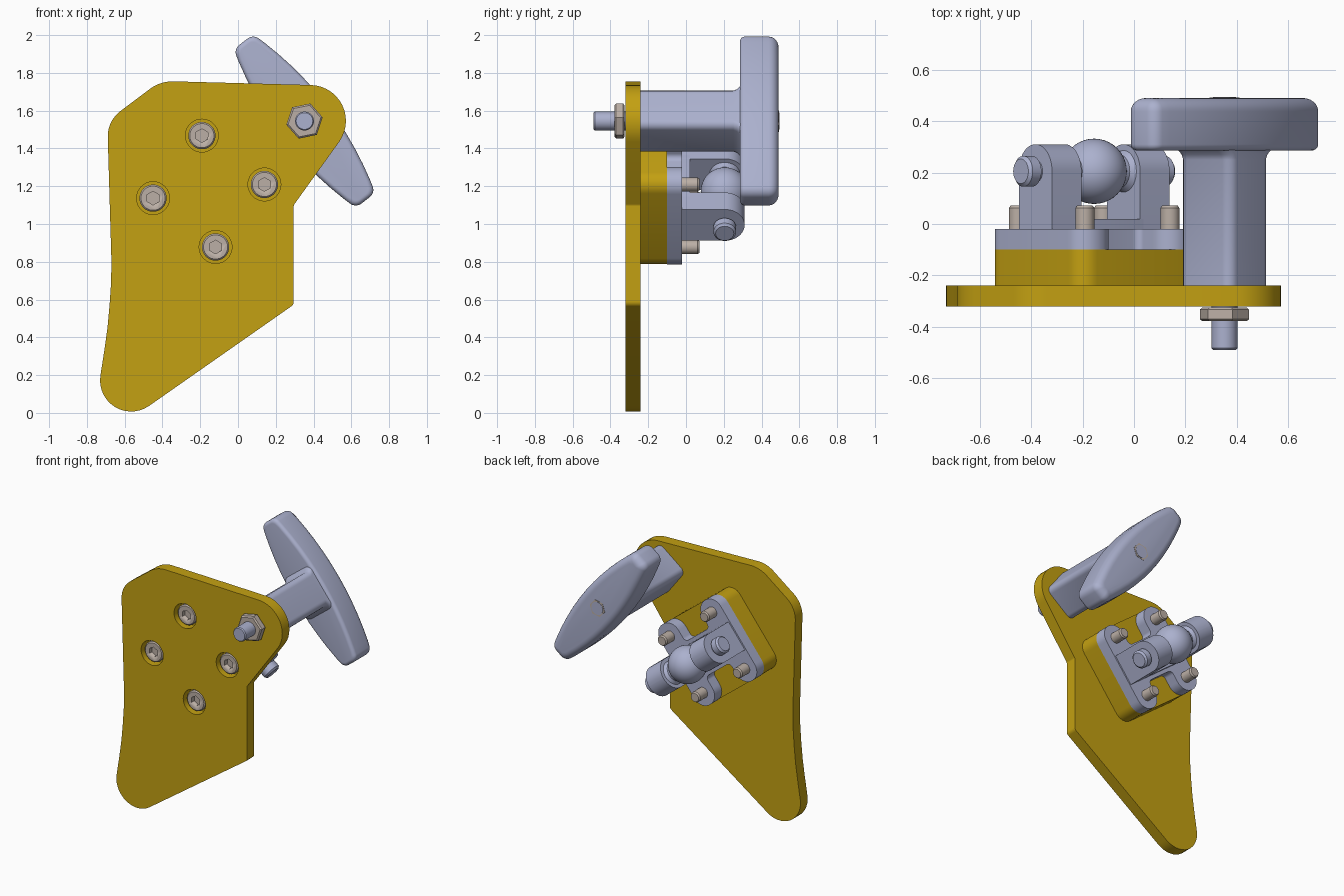
import bpy, bmesh
from math import sin, cos, tan, pi, radians
from mathutils import Vector

if "Cube" in bpy.data.objects:
    bpy.data.objects.remove(bpy.data.objects["Cube"], do_unlink=True)


def material(name, rgb):
    m = bpy.data.materials.new(name)
    m.use_nodes = True
    m.diffuse_color = (*rgb, 1)
    m.node_tree.nodes["Principled BSDF"].inputs["Base Color"].default_value = (*rgb, 1)
    return m


GOLD = material("gold", (0.55, 0.355, 0.006))
STEEL = material("blue grey steel", (0.41, 0.44, 0.62))
TAN = material("warm fastener grey", (0.50, 0.43, 0.38))

X, Y, Z = Vector((1, 0, 0)), Vector((0, 1, 0)), Vector((0, 0, 1))


def tilted(deg):
    """Two axes in the plate's plane, the first turned down from +x."""
    a = radians(deg)
    return Vector((cos(a), 0, -sin(a))), Vector((sin(a), 0, cos(a)))


def rounded(corners, seg=8):
    """Polygon with a fillet on each (x, y, radius) corner."""
    out = []
    for i, (x, y, r) in enumerate(corners):
        p = Vector((x, y))
        if not r:
            out.append(p)
            continue
        a = (Vector(corners[i - 1][:2]) - p).normalized()
        b = (Vector(corners[(i + 1) % len(corners)][:2]) - p).normalized()
        half = a.angle(b) / 2
        centre = p + (a + b).normalized() * (r / sin(half))
        start = p + a * (r / tan(half)) - centre
        end = p + b * (r / tan(half)) - centre
        sweep = pi - 2 * half
        for k in range(seg + 1):
            t = k / seg
            out.append(centre + (start * sin((1 - t) * sweep) + end * sin(t * sweep)) / sin(sweep))
    return out


def ring(r, n=40, turn=0):
    return [Vector((r * cos(turn + 2 * pi * k / n), r * sin(turn + 2 * pi * k / n))) for k in range(n)]


def rect(w, h, r):
    return rounded([(w, h, r), (-w, h, r), (-w, -h, r), (w, -h, r)])


def loft(name, layers, mat, origin=(0, 0, 0), axes=(X, Z, Y)):
    """Join outlines stacked as (outline, depth) along the third axis."""
    bm = bmesh.new()
    a, b, n = axes
    o = Vector(origin)
    rows = [[bm.verts.new(o + a * p.x + b * p.y + n * d) for p in pts] for pts, d in layers]
    bm.faces.new(rows[0])
    bm.faces.new(rows[-1])
    for r0, r1 in zip(rows, rows[1:]):
        for i in range(len(r0)):
            bm.faces.new((r0[i - 1], r0[i], r1[i], r1[i - 1]))
    bmesh.ops.recalc_face_normals(bm, faces=bm.faces)
    me = bpy.data.meshes.new(name)
    bm.to_mesh(me)
    bm.free()
    me.materials.append(mat)
    ob = bpy.data.objects.new(name, me)
    bpy.context.collection.objects.link(ob)
    smooth(ob)
    return ob


def smooth(ob):
    bpy.ops.object.select_all(action="DESELECT")
    bpy.context.view_layer.objects.active = ob
    ob.select_set(True)
    bpy.ops.object.shade_smooth_by_angle(angle=radians(32))


def cut(ob, cutter):
    mod = ob.modifiers.new("cut", "BOOLEAN")
    mod.operation, mod.object, mod.solver = "DIFFERENCE", cutter, "EXACT"
    bpy.context.view_layer.objects.active = ob
    bpy.ops.object.modifier_apply(modifier=mod.name)
    bpy.data.objects.remove(cutter, do_unlink=True)


def prism(name, pts, d0, d1, mat, origin=(0, 0, 0), axes=(X, Z, Y)):
    return loft(name, [(pts, d0), (pts, d1)], mat, origin, axes)


# Mounting plate
outline = rounded([(-0.788, -0.185, 0.165), (0.295, 0.573, 0.03), (0.295, 1.10, 0.02),
                   (0.745, 1.726, 0.19), (-0.41, 1.757, 0.2), (-0.692, 1.546, 0.17),
                   (-0.67, 0.80, 0), (-0.672, 0.69, 0), (-0.68, 0.57, 0),
                   (-0.691, 0.45, 0), (-0.707, 0.335, 0)], 14)
plate = prism("mounting_plate", outline, -0.32, -0.24, GOLD)

# Spacer block and joint base, turned with the screw square
u, v = tilted(38)
mid = Vector((-0.155, 0, 1.173))
joint = (u, v, Y)
prism("spacer_block", rect(0.298, 0.298, 0.08), -0.24, -0.10, GOLD, mid, joint)
quarter = [(0.3, 0.3, 0.085), (0.12, 0.3, 0.085), (0.12, 0.13, 0.03)]
side = quarter + [(-x, y, r) for x, y, r in reversed(quarter)]
prism("joint_base", rounded(side + [(-x, -y, r) for x, y, r in side]), -0.10, -0.02, STEEL, mid, joint)
prism("joint_web", rect(0.2, 0.105, 0.02), -0.10, 0.02, STEEL, mid, joint)

# Screws in counterbored holes
for i, (a, b) in enumerate([(-1, 1), (-1, -1), (1, 1), (1, -1)]):
    at = mid + u * a * 0.21 + v * b * 0.21
    cut(plate, prism("counterbore", ring(0.087), -0.4, -0.25, GOLD, at))
    head = loft(f"screw_head_{i + 1}", [(ring(0.064), -0.305), (ring(0.072), -0.297), (ring(0.072), -0.245)], TAN, at)
    cut(head, prism("socket", ring(0.036, 6, 0.5), -0.4, -0.275, TAN, at))
    loft(f"screw_shank_{i + 1}", [(ring(0.037), -0.1), (ring(0.037), 0.062), (ring(0.03), 0.072)], TAN, at)
smooth(plate)

# Ears carrying the cross pin
pin_at = mid + Y * 0.205
ear = rounded([(0.105, -0.25, 0), (0.105, 0.105, 0.104), (-0.105, 0.105, 0.104), (-0.105, -0.25, 0)], 12)
for s, name in ((-1, "right"), (1, "left")):
    along = (v, Y, u * s)
    prism(name + "_ear", ear, 0.145, 0.29, STEEL, pin_at, along)
    loft(name + "_pin_end", [(ring(r), d) for r, d in
         ((0.045, 0.28), (0.045, 0.305), (0.06, 0.307), (0.06, 0.35), (0.048, 0.362))], STEEL, pin_at, along)
    loft(name + "_pin_collar", [(ring(0.065), 0.06), (ring(0.065), 0.125), (ring(0.085), 0.15)], STEEL, pin_at, along)

# Ball
bpy.ops.mesh.primitive_uv_sphere_add(segments=40, ring_count=24, radius=0.127, location=pin_at)
ball = bpy.context.object
ball.name = "pivot_ball"
ball.data.materials.append(STEEL)
smooth(ball)

# Handle: square stem and a tapered grip with rounded edges
grip_axes = (*tilted(52.4), Y)
hub = Vector((0.352, 0, 1.545))


def grip_outline(inset):
    n, length = 10, 0.53
    ts = [0.46 * (2 * k / n - 1) for k in range(n + 1)]
    half = lambda t: 0.065 + 0.08 * (1 - (t / length) ** 2) - inset
    end, r = length - inset, 0.05 - 0.8 * inset
    return rounded([(t, -half(t), 0) for t in ts] + [(end, -half(length), r), (end, half(length), r)]
                   + [(t, half(t), 0) for t in reversed(ts)] + [(-end, half(length), r), (-end, -half(length), r)])


def edge(r, k):
    """Inset and depth along a quarter-round edge."""
    return r * (1 - sin(k * pi / 12)), r * (1 - cos(k * pi / 12))


layers = [(grip_outline(edge(0.025, k)[0]), 0.285 + edge(0.025, k)[1]) for k in range(7)]
layers += [(grip_outline(edge(0.052, k)[0]), 0.49 - edge(0.052, k)[1]) for k in range(6, -1, -1)]
loft("handle_grip", layers, STEEL, hub, grip_axes)
loft("handle_stem", [(rect(0.126 + f, 0.126, 0.04), d) for f, d in
     ((0, -0.24), (0, 0.25), (0.01, 0.27), (0.035, 0.29))], STEEL, hub, grip_axes)

# Handle bolt: threaded end, nut and hex end in the grip
loft("bolt_end", [(ring(0.044), -0.49), (ring(0.05), -0.483), (ring(0.05), -0.3)], STEEL, hub)
loft("hex_nut", [(ring(r, 6, 0.2), d) for r, d in
     ((0.088, -0.378), (0.098, -0.37), (0.098, -0.333), (0.088, -0.325))], TAN, hub)
prism("grip_hex_inset", ring(0.06, 6, 0.2), 0.486, 0.492, TAN, hub)
prism("grip_bolt_face", ring(0.045), 0.487, 0.494, STEEL, hub)
